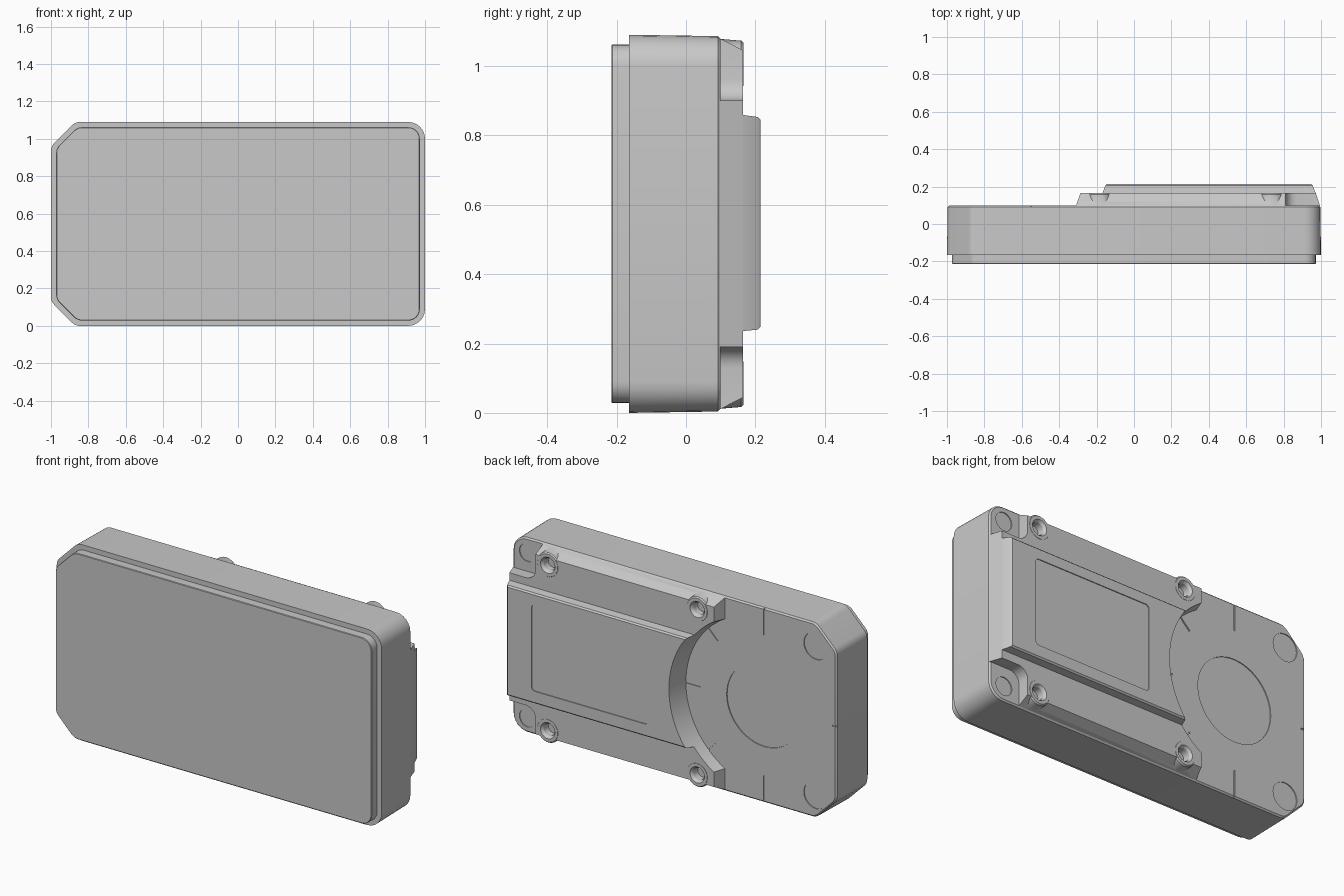
import bpy, bmesh, math
from mathutils import Vector

if "Cube" in bpy.data.objects:
    bpy.data.objects.remove(bpy.data.objects["Cube"])

HEIGHT = 1.09
MID = HEIGHT / 2

grey = bpy.data.materials.new("plain_grey")
grey.use_nodes = True
colour = (0.58, 0.58, 0.58, 1)
grey.diffuse_color = colour
grey.node_tree.nodes["Principled BSDF"].inputs["Base Color"].default_value = colour


def rounded(corners, steps=6):
    """Outline in x, z with a fillet at each (x, z, radius) corner."""
    out = []
    n = len(corners)
    for i, (x, z, r) in enumerate(corners):
        p = Vector((x, z))
        if r <= 0:
            out.append(p)
            continue
        a = (Vector(corners[i - 1][:2]) - p).normalized()
        b = (Vector(corners[(i + 1) % n][:2]) - p).normalized()
        half = a.angle(b) / 2
        t = r / math.tan(half)
        c = p + (a + b).normalized() * (r / math.sin(half))
        start, end = p + a * t - c, p + b * t - c
        for k in range(steps + 1):
            # sweep from one tangent point to the other at constant radius
            turn = (math.pi - 2 * half) * k / steps
            s = math.sin(math.pi - 2 * half)
            w0, w1 = math.sin(math.pi - 2 * half - turn) / s, math.sin(turn) / s
            out.append(c + start * w0 + end * w1)
    return out


def rect(x0, x1, z0, z1, r=0):
    return rounded([(x0, z0, r), (x1, z0, r), (x1, z1, r), (x0, z1, r)])


def circle(x, z, r, n=48):
    return [Vector((x + r * math.cos(a), z + r * math.sin(a)))
            for a in (2 * math.pi * k / n for k in range(n))]


def loft(name, *sections):
    """Closed solid through (y, outline) sections."""
    bm = bmesh.new()
    rings = [[bm.verts.new((p.x, y, p.y)) for p in pts] for y, pts in sections]
    for low, high in zip(rings, rings[1:]):
        n = len(low)
        for i in range(n):
            j = (i + 1) % n
            bm.faces.new((low[i], low[j], high[j], high[i]))
    bm.faces.new(rings[0])
    bm.faces.new(rings[-1])
    bmesh.ops.recalc_face_normals(bm, faces=bm.faces)
    mesh = bpy.data.meshes.new(name)
    bm.to_mesh(mesh)
    bm.free()
    mesh.materials.append(grey)
    obj = bpy.data.objects.new(name, mesh)
    bpy.context.collection.objects.link(obj)
    return obj


def combine(obj, operation, tools):
    """Apply booleans one after another and remove the tools."""
    for tool in tools:
        mod = obj.modifiers.new("cut", 'BOOLEAN')
        mod.operation, mod.solver, mod.object = operation, 'EXACT', tool
    graph = bpy.context.evaluated_depsgraph_get()
    graph.update()
    mesh = bpy.data.meshes.new_from_object(obj.evaluated_get(graph))
    obj.modifiers.clear()
    obj.data = mesh
    for tool in tools:
        bpy.data.objects.remove(tool)


def case_outline(d):
    """Case silhouette inset by d: two clipped corners, two round ones."""
    k = 0.13 + 0.414 * d
    r = 0.09 - d
    return rounded([(-1 + d, k, 0.06), (-1 + k, d, 0.06), (1 - d, d, r),
                    (1 - d, HEIGHT - d, r), (-1 + k, HEIGHT - d, 0.06),
                    (-1 + d, HEIGHT - k, 0.06)])


# Case and front lip
BACK = 0.10
case = loft("case", (-0.165, case_outline(0)), (BACK - 0.008, case_outline(0.004)),
            (BACK, case_outline(0.012)))
lip = loft("front_lip", (-0.215, case_outline(0.031)), (-0.212, case_outline(0.028)),
           (-0.16, case_outline(0.028)))

# Shallow round marks and radial grooves on the back
HUB = -0.55
FLOOR = BACK - 0.005
marks = [(HUB, MID, 0.23)]
for side in (-1, 1):
    marks += [(-0.87, MID + side * 0.415, 0.075), (0.905, MID + side * 0.46, 0.05)]
cuts = [loft("mark", (FLOOR, circle(*m)), (0.2, circle(*m))) for m in marks]
for degrees, r0, r1 in ((0, 0.39, 0.5), (45, 0.4, 0.48), (-45, 0.4, 0.48),
                        (90, 0.39, 0.6), (-90, 0.39, 0.6), (180, 0.42, 0.5)):
    a = math.radians(degrees)
    along = Vector((math.cos(a), math.sin(a)))
    across = Vector((-along.y, along.x)) * 0.004
    hub = Vector((HUB, MID))
    strip = [hub + along * r0 - across, hub + along * r1 - across,
             hub + along * r1 + across, hub + along * r0 + across]
    cuts.append(loft("groove", (FLOOR, strip), (0.2, strip)))
combine(case, 'DIFFERENCE', cuts)


def round_cutter():
    """Flared disc that scoops the deck and panel around the hub."""
    return loft("scoop", (0.05, circle(HUB, MID, 0.47, 96)),
                (0.25, circle(HUB, MID, 0.512, 96)))


# Raised deck with four screw bosses and two corner pockets
DECK = 0.165
deck = loft("raised_deck", (BACK - 0.003, rect(-0.31, 0.995, 0.01, HEIGHT - 0.01)),
            (DECK, rect(-0.287, 0.972, 0.045, HEIGHT - 0.045)))
screws = [(x, MID + s * 0.46) for x in (-0.185, 0.735) for s in (-1, 1)]
combine(deck, 'UNION', [loft("boss", (BACK - 0.002, circle(x, z, 0.073)),
                             (DECK - 0.006, circle(x, z, 0.068)),
                             (DECK + 0.001, circle(x, z, 0.062)))
                        for x, z in screws])
cuts = [round_cutter()]
for z0, z1 in ((-0.3, 0.19), (0.90, 1.4)):
    pocket = rect(0.81, 1.3, z0, z1, 0.06)
    cuts.append(loft("pocket", (0.05, pocket), (0.25, pocket)))
for x, z in screws:
    cuts.append(loft("hole", (0.115, circle(x, z, 0.032)), (0.152, circle(x, z, 0.034)),
                     (DECK + 0.003, circle(x, z, 0.046)), (0.2, circle(x, z, 0.046))))
combine(deck, 'DIFFERENCE', cuts)

# Upper panel with a recessed label area
panel = loft("upper_panel", (DECK - 0.01, rect(-0.4, 0.975, 0.235, 0.86)),
             (0.207, rect(-0.4, 0.955, 0.24, 0.853)),
             (0.215, rect(-0.4, 0.947, 0.248, 0.845)))
label = rect(0.085, 0.80, 0.31, 0.79, 0.02)
combine(panel, 'DIFFERENCE',
        [round_cutter(), loft("label_recess", (0.21, label), (0.25, label))])

# Smooth curves, sharp edges
for obj in (case, lip, deck, panel):
    obj.data.shade_smooth()
    obj.data.set_sharp_from_angle(angle=math.radians(30))
